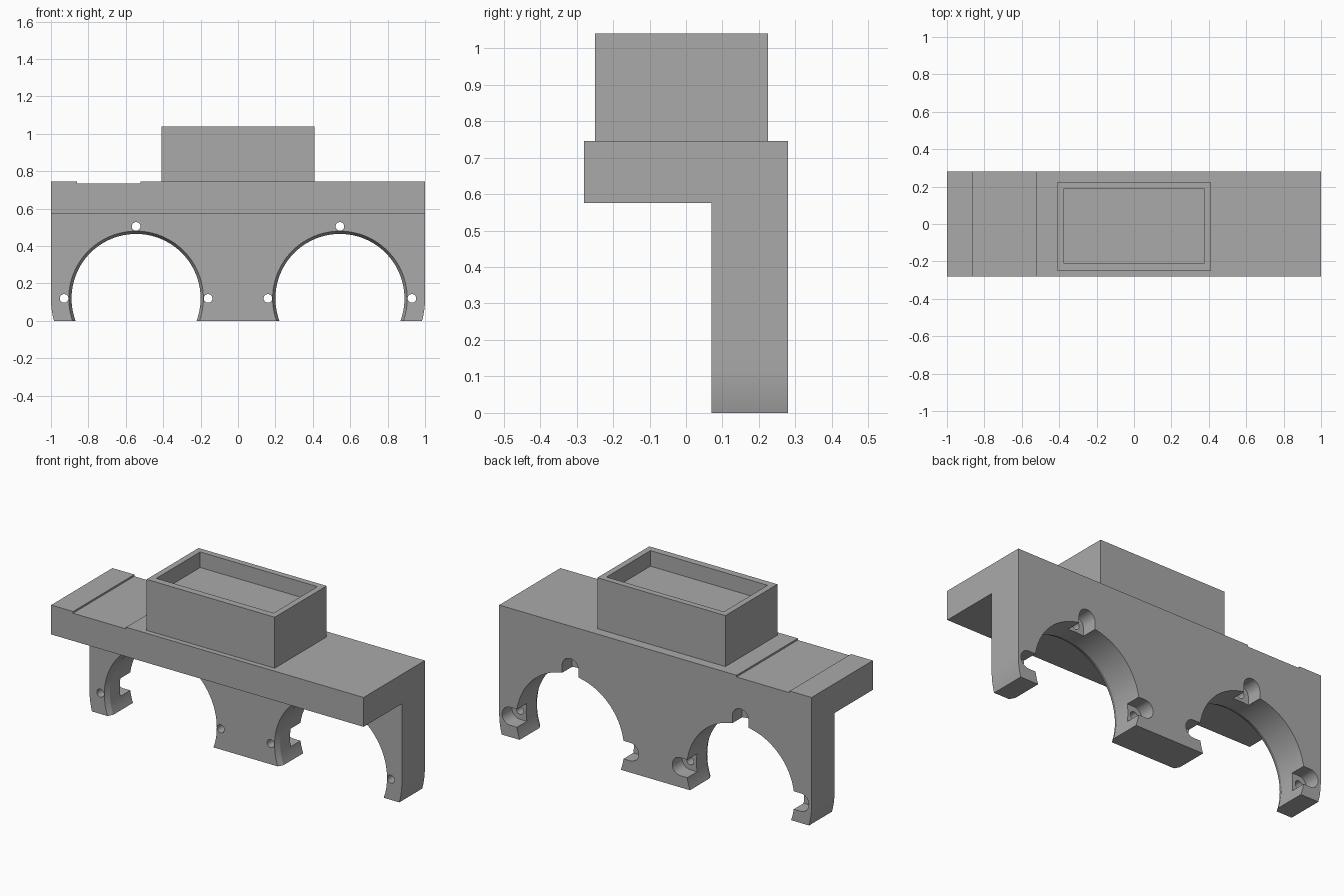
import bpy, bmesh
from math import sin, cos, pi, acos, asin, radians
from mathutils import Matrix, Vector

if "Cube" in bpy.data.objects:
    bpy.data.objects.remove(bpy.data.objects["Cube"], do_unlink=True)

grey = bpy.data.materials.new("plain grey")
grey.use_nodes = True
grey.diffuse_color = (0.4, 0.4, 0.4, 1)
grey.node_tree.nodes["Principled BSDF"].inputs["Base Color"].default_value = (0.4, 0.4, 0.4, 1)

ARCH_X, ARCH_Z, ARCH_R = 0.545, 0.12, 0.345
HOLE_R = 0.385
WALL_FRONT, BACK = 0.07, 0.28
SLAB_BOTTOM, TOP = 0.575, 0.745


def finish(bm, name):
    bmesh.ops.recalc_face_normals(bm, faces=bm.faces)
    mesh = bpy.data.meshes.new(name)
    bm.to_mesh(mesh)
    bm.free()
    mesh.materials.append(grey)
    ob = bpy.data.objects.new(name, mesh)
    bpy.context.collection.objects.link(ob)
    return ob


def extrude_y(name, profile, y0, y1):
    """Extrude an (x, z) outline from y0 to y1."""
    bm = bmesh.new()
    face = bm.faces.new([bm.verts.new((x, y0, z)) for x, z in profile])
    new = bmesh.ops.extrude_face_region(bm, geom=[face])["geom"]
    verts = [v for v in new if isinstance(v, bmesh.types.BMVert)]
    bmesh.ops.translate(bm, verts=verts, vec=(0, y1 - y0, 0))
    return finish(bm, name)


def arc(cx, cz, r, a0, a1, n):
    return [(cx + r * cos(a0 + (a1 - a0) * i / n), cz + r * sin(a0 + (a1 - a0) * i / n))
            for i in range(n + 1)]


def rect(x0, x1, z0, z1):
    return [(x0, z0), (x1, z0), (x1, z1), (x0, z1)]


def cone_y(name, cx, cz, r0, r1, y0, y1, n):
    bm = bmesh.new()
    ends = []
    for r, y in ((r0, y0), (r1, y1)):
        ends.append([bm.verts.new((cx + r * cos(2 * pi * i / n), y, cz + r * sin(2 * pi * i / n)))
                     for i in range(n)])
    a, b = ends
    bm.faces.new(a)
    bm.faces.new(b)
    for i in range(n):
        j = (i + 1) % n
        bm.faces.new((a[i], a[j], b[j], b[i]))
    return finish(bm, name)


def cut(ob, cutter):
    cutter.hide_render = True
    mod = ob.modifiers.new("cut", "BOOLEAN")
    mod.operation = "DIFFERENCE"
    mod.solver = "EXACT"
    mod.object = cutter
    bpy.ops.object.select_all(action="DESELECT")
    ob.select_set(True)
    bpy.context.view_layer.objects.active = ob
    bpy.ops.object.modifier_apply(modifier=mod.name)
    bpy.data.objects.remove(cutter, do_unlink=True)


# Bracket outline: rounded feet, two arches, shallow step in the top
dip = asin(ARCH_Z / ARCH_R)
foot_r = 1 - ARCH_X
foot = asin(ARCH_Z / foot_r)
outline = arc(-ARCH_X, ARCH_Z, foot_r, pi, pi + foot, 8)
for cx in (-ARCH_X, ARCH_X):
    outline += arc(cx, ARCH_Z, ARCH_R, pi + dip, -dip, 64)
outline += arc(ARCH_X, ARCH_Z, foot_r, -foot, 0, 8)
outline += [(1, TOP), (-0.52, TOP), (-0.52, TOP - 0.01), (-0.86, TOP - 0.01),
            (-0.86, TOP), (-1, TOP)]
bracket = extrude_y("bracket", outline, -BACK, BACK)

# Leave only the slab in front of the back wall
cut(bracket, extrude_y("front_cutter", rect(-1.2, 1.2, -0.2, SLAB_BOTTOM), -0.5, WALL_FRONT))

# Arch chamfers, screw holes and rear pockets open to the arch
for cx in (-ARCH_X, ARCH_X):
    cut(bracket, cone_y("chamfer_cutter", cx, ARCH_Z, ARCH_R + 0.03, ARCH_R - 0.02,
                        WALL_FRONT - 0.03, WALL_FRONT + 0.07, 96))
    for angle in (0, pi / 2, pi):
        hx, hz = cx + HOLE_R * cos(angle), ARCH_Z + HOLE_R * sin(angle)
        cut(bracket, cone_y("hole_cutter", hx, hz, 0.023, 0.023, 0, 0.4, 24))
        u = arc(0, 0, 0.052, -pi / 2, pi / 2, 16) + [(-0.1, 0.052), (-0.1, -0.052)]
        pocket = [(hx + a * cos(angle) - b * sin(angle), hz + a * sin(angle) + b * cos(angle))
                  for a, b in u]
        cut(bracket, extrude_y("pocket_cutter", pocket, 0.19, 0.4))

# Open tray on top
tray = extrude_y("tray", rect(-0.41, 0.41, TOP, 1.04), -0.25, 0.225)
cut(tray, extrude_y("tray_cutter", rect(-0.375, 0.375, 0.95, 1.2), -0.21, 0.19))

# Smooth curved walls, keep edges sharp
bpy.ops.object.select_all(action="DESELECT")
bracket.select_set(True)
bpy.context.view_layer.objects.active = bracket
bpy.ops.object.shade_smooth_by_angle(angle=radians(20))
